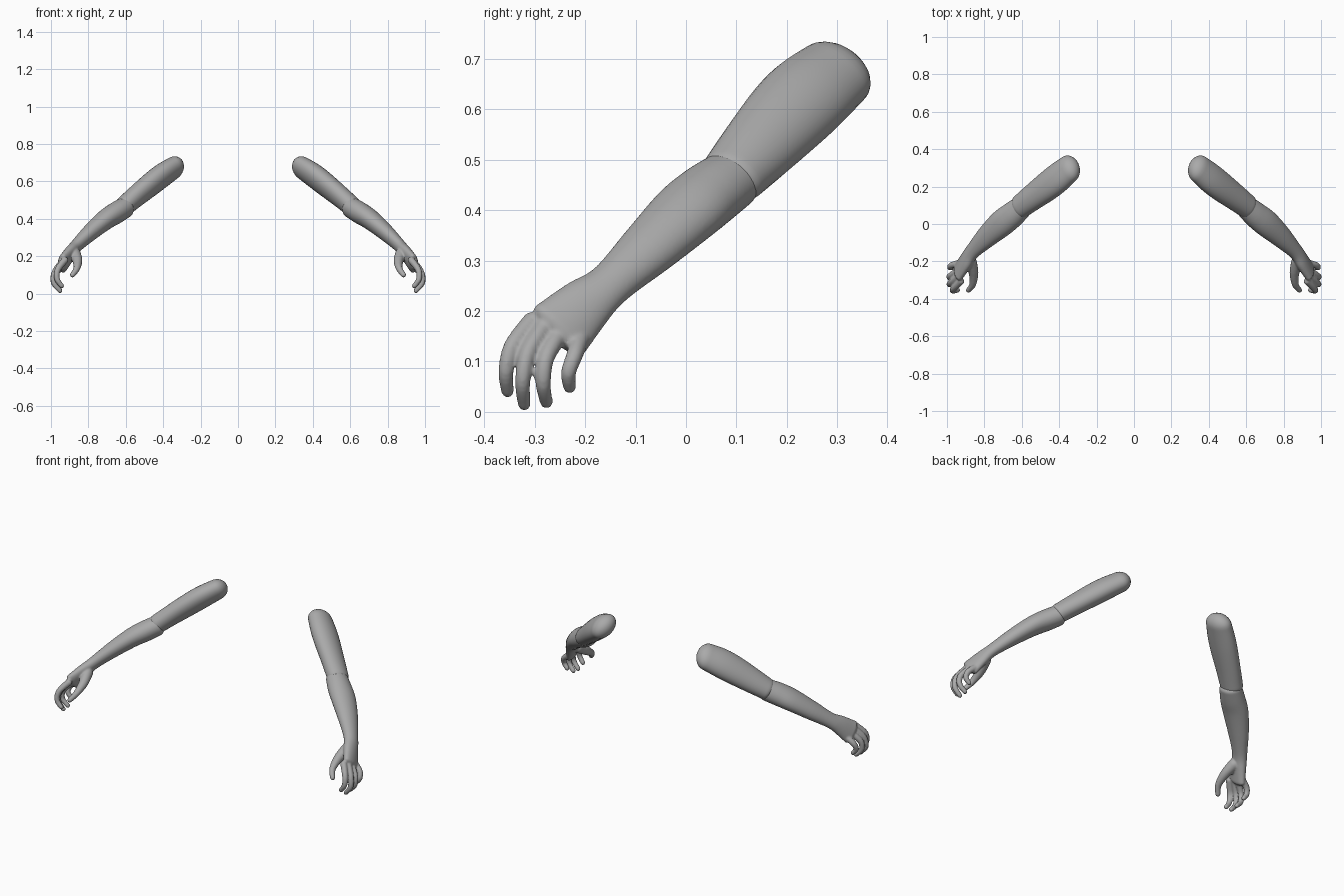
import bpy, bmesh, math
from mathutils import Vector

if "Cube" in bpy.data.objects:
    bpy.data.objects.remove(bpy.data.objects["Cube"])

SIDES = 32
WIDE = Vector((0, -0.75, 0.66))      # broad direction of the limb sections

skin = bpy.data.materials.new("skin_grey")
skin.diffuse_color = (0.40, 0.40, 0.40, 1)
skin.use_nodes = True
skin.node_tree.nodes["Principled BSDF"].inputs["Base Color"].default_value = skin.diffuse_color


def smooth_path(keys, steps=6):
    """Catmull-Rom interpolation of (x, y, z, half_width, half_depth, tilt)."""
    out = []
    for i in range(len(keys) - 1):
        p0, p1 = keys[max(i - 1, 0)], keys[i]
        p2, p3 = keys[i + 1], keys[min(i + 2, len(keys) - 1)]
        for s in range(steps):
            t = s / steps
            out.append([0.5 * (2 * b + (c - a) * t + (2 * a - 5 * b + 4 * c - d) * t * t
                               + (3 * b - a - 3 * c + d) * t ** 3)
                        for a, b, c, d in zip(p0, p1, p2, p3)])
    out.append(list(keys[-1]))
    return out


def add_limb(bm, keys, cap_start, cap_end):
    """Closed tube of elliptical sections with rounded ends."""
    path = smooth_path(keys)
    pts = [Vector(k[:3]) for k in path]
    n = len(pts)
    dirs = [(pts[min(i + 1, n - 1)] - pts[max(i - 1, 0)]).normalized() for i in range(n)]
    sections = [(pts[i], dirs[i], path[i], 1.0) for i in range(n)]
    for k in range(1, 7):
        a = k / 7 * math.pi / 2
        s, c = math.sin(a), math.cos(a)
        sections.insert(0, (pts[0] - dirs[0] * cap_start * s, dirs[0], path[0], c))
        sections.append((pts[-1] + dirs[-1] * cap_end * s, dirs[-1], path[-1], c))
    rings = []
    for centre, d, k, scale in sections:
        u = (WIDE - d * WIDE.dot(d)).normalized()
        v = u.cross(d)
        major = u * math.cos(k[5]) + v * math.sin(k[5])
        minor = major.cross(d)
        rings.append([bm.verts.new(centre + scale * (major * k[3] * math.cos(t) + minor * k[4] * math.sin(t)))
                      for t in (2 * math.pi * j / SIDES for j in range(SIDES))])
    for r, q in zip(rings, rings[1:]):
        for j in range(SIDES):
            bm.faces.new((r[j], r[(j + 1) % SIDES], q[(j + 1) % SIDES], q[j]))
    # Close both ends with a point
    for ring, tip in ((rings[0], pts[0] - dirs[0] * cap_start),
                      (rings[-1], pts[-1] + dirs[-1] * cap_end)):
        apex = bm.verts.new(tip)
        for j in range(SIDES):
            bm.faces.new((ring[j], ring[(j + 1) % SIDES], apex))


def finish(bm, name, fuse=False):
    bmesh.ops.recalc_face_normals(bm, faces=bm.faces)
    for f in bm.faces:
        f.smooth = True
    mesh = bpy.data.meshes.new(name)
    bm.to_mesh(mesh)
    bm.free()
    mesh.materials.append(skin)
    ob = bpy.data.objects.new(name, mesh)
    bpy.context.collection.objects.link(ob)
    if fuse:
        m = ob.modifiers.new("fuse", 'REMESH')
        m.mode = 'VOXEL'
        m.voxel_size = 0.005
        m.use_smooth_shade = True
        m = ob.modifiers.new("soften", 'SMOOTH')
        m.factor = 0.5
        m.iterations = 4
    m = ob.modifiers.new("mirror", 'MIRROR')
    m.use_mirror_merge = False
    return ob


# Upper arms, rounded at the shoulder
bm = bmesh.new()
add_limb(bm, [(0.350, 0.293, 0.669, 0.080, 0.056, -0.28),
              (0.405, 0.248, 0.632, 0.087, 0.060, -0.28),
              (0.460, 0.205, 0.590, 0.086, 0.060, -0.28),
              (0.540, 0.145, 0.525, 0.076, 0.056, -0.30),
              (0.605, 0.095, 0.470, 0.066, 0.053, -0.40)], 0.062, 0.04)
finish(bm, "upper_arms")

# Forearms running into the palms
bm = bmesh.new()
add_limb(bm, [(0.605, 0.088, 0.460, 0.064, 0.056, -0.45),
              (0.655, 0.045, 0.430, 0.071, 0.058, -0.55),
              (0.712, 0.000, 0.393, 0.073, 0.054, -0.58),
              (0.790, -0.070, 0.327, 0.061, 0.045, -0.50),
              (0.865, -0.148, 0.255, 0.046, 0.034, -0.30),
              (0.900, -0.200, 0.212, 0.056, 0.033, -0.10),
              (0.935, -0.250, 0.163, 0.068, 0.029, 0.0)], 0.03, 0.025)

# Fingers, index to little: base, knuckle, joint, tip
fingers = [
    [(0.925, -0.305, 0.180), (0.963, -0.345, 0.130), (0.968, -0.357, 0.080), (0.943, -0.354, 0.042)],
    [(0.938, -0.280, 0.170), (0.978, -0.313, 0.118), (0.985, -0.324, 0.060), (0.952, -0.321, 0.016)],
    [(0.940, -0.250, 0.155), (0.982, -0.277, 0.108), (0.985, -0.283, 0.057), (0.953, -0.277, 0.020)],
    [(0.935, -0.210, 0.145), (0.975, -0.221, 0.112), (0.983, -0.233, 0.078), (0.963, -0.231, 0.050)],
]
for joints in fingers:
    add_limb(bm, [(*p, r, r, 0) for p, r in zip(joints, (0.019, 0.0165, 0.015, 0.013))], 0.015, 0.014)

# Thumbs
thumb = [(0.872, -0.205, 0.212), (0.858, -0.262, 0.175), (0.862, -0.322, 0.135), (0.885, -0.354, 0.100)]
add_limb(bm, [(*p, r, r, 0) for p, r in zip(thumb, (0.032, 0.026, 0.018, 0.014))], 0.03, 0.014)
finish(bm, "forearms_and_hands", fuse=True)
